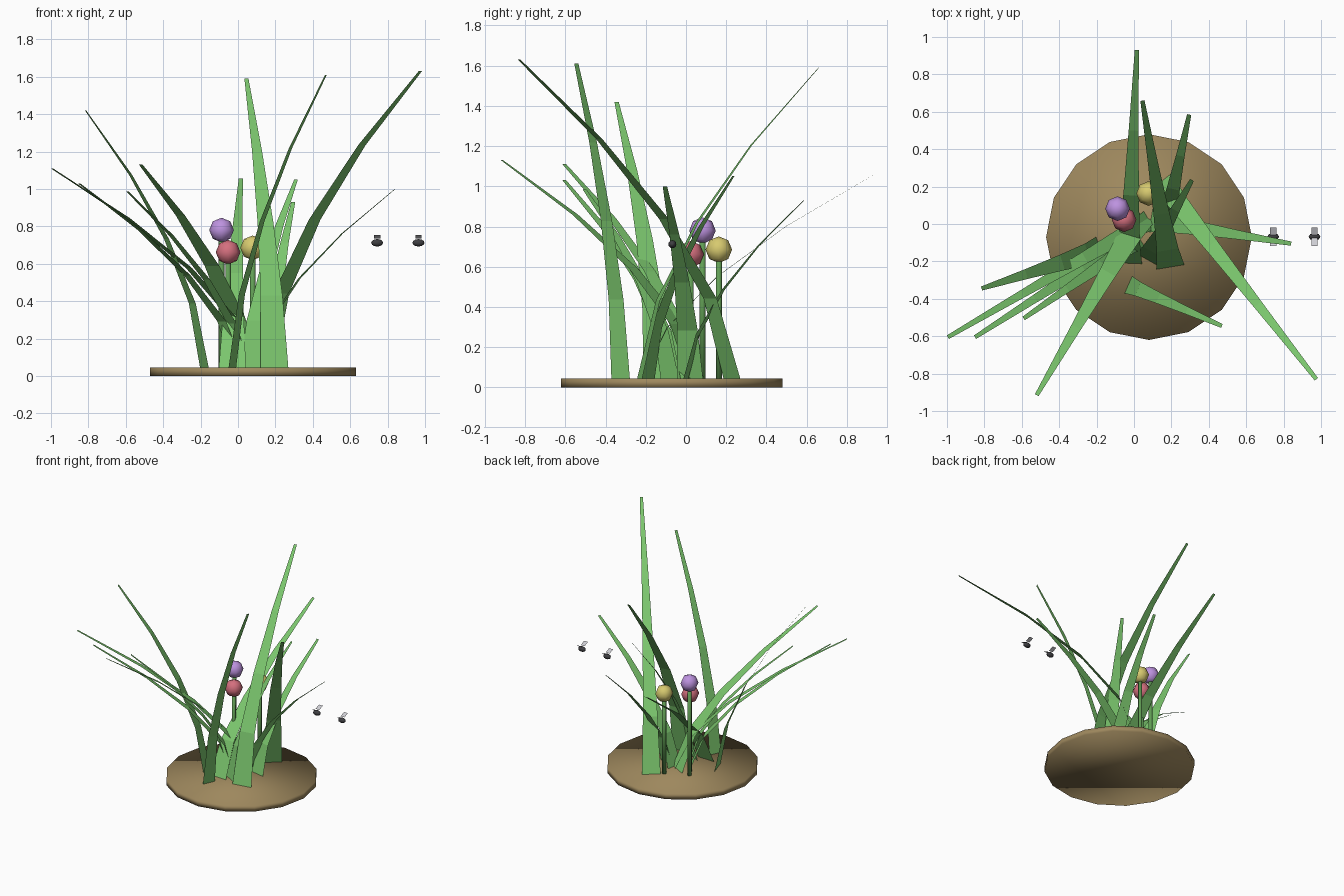
import bpy, bmesh
from mathutils import Vector

cube = bpy.data.objects.get("Cube")
if cube:
    bpy.data.objects.remove(cube, do_unlink=True)


def material(name, rgb):
    m = bpy.data.materials.new(name)
    m.diffuse_color = (*rgb, 1)
    m.use_nodes = True
    bsdf = next(n for n in m.node_tree.nodes if n.type == 'BSDF_PRINCIPLED')
    bsdf.inputs["Base Color"].default_value = (*rgb, 1)
    return m


SOIL = material("soil brown", (0.34, 0.245, 0.11))
GRASS = material("grass green", (0.20, 0.57, 0.155))
STEM = material("stem green", (0.12, 0.34, 0.09))
PURPLE = material("petal purple", (0.51, 0.29, 0.74))
PINK = material("petal pink", (0.66, 0.16, 0.21))
YELLOW = material("petal yellow", (0.68, 0.59, 0.16))
DARK = material("insect charcoal", (0.05, 0.05, 0.055))
WING = material("wing grey", (0.62, 0.62, 0.66))

GROUND = 0.045


def finish(obj, name, mat, smooth=False):
    obj.name = name
    obj.data.materials.append(mat)
    obj.data.polygons.foreach_set("use_smooth", [smooth] * len(obj.data.polygons))
    return obj


def cylinder(name, mat, centre, radius, z0, z1, sides):
    bpy.ops.mesh.primitive_cylinder_add(
        vertices=sides, radius=radius, depth=z1 - z0,
        location=(*centre, (z0 + z1) / 2))
    return finish(bpy.context.object, name, mat, True)


def ball(name, mat, centre, scale, rings):
    bpy.ops.mesh.primitive_uv_sphere_add(
        segments=8, ring_count=rings, radius=1, location=centre)
    obj = bpy.context.object
    obj.scale = scale
    return finish(obj, name, mat, True)


def strip(name, mat, rows):
    """Thin sheet through pairs of left and right points."""
    bm = bmesh.new()
    pairs = [[bm.verts.new(p) for p in row] for row in rows]
    for (a, b), (c, d) in zip(pairs, pairs[1:]):
        face = bm.faces.new((a, b, d, c))
        face.normal_update()
        if face.normal.z < 0:
            face.normal_flip()
    mesh = bpy.data.meshes.new(name)
    bm.to_mesh(mesh)
    bm.free()
    obj = bpy.data.objects.new(name, mesh)
    bpy.context.collection.objects.link(obj)
    return finish(obj, name, mat)


def blade(name, base, tip, width, tip_width=0.022, steps=4):
    """Leaf that rises evenly and leans out faster towards its tip."""
    start, end = Vector((*base, GROUND)), Vector(tip)
    lean = end - start
    side = Vector((-lean.y, lean.x, 0)).normalized()
    rows = []
    for i in range(steps + 1):
        t = i / steps
        p = start + Vector((lean.x * t ** 1.65, lean.y * t ** 1.65, lean.z * t))
        half = side * (width + (tip_width - width) * t) / 2
        rows.append((p - half, p + half))
    strip(name, GRASS, rows)


# Soil disc
cylinder("soil_disc", SOIL, (0.08, -0.07), 0.55, 0, GROUND, 16)

# Grass blades: base, tip, base width
blades = [
    ((-0.03, -0.21), (0.015, 0.93, 1.055), 0.145),
    ((0.195, -0.23), (0.045, 0.66, 1.59), 0.15),
    ((0.17, 0.0), (0.295, 0.585, 0.93), 0.12),
    ((0.07, -0.19), (0.31, 0.235, 1.05), 0.14),
    ((0.09, 0.02), (0.84, -0.105, 1.0), 0.13),
    ((0.147, 0.228), (0.975, -0.83, 1.63), 0.135),
    ((-0.03, -0.325), (0.47, -0.545, 1.61), 0.1),
    ((0.04, 0.05), (-0.52, -0.915, 1.13), 0.16),
    ((0.03, -0.08), (-0.59, -0.505, 0.985), 0.11),
    ((0.0, -0.06), (-0.85, -0.605, 1.03), 0.11),
    ((0.08, 0.02), (-0.995, -0.605, 1.11), 0.11),
    ((-0.18, -0.14), (-0.815, -0.345, 1.42), 0.15),
]
for i, spec in enumerate(blades, 1):
    blade(f"grass_blade_{i}", *spec)

# Ball flowers on stems
for name, mat, x, y, z in (("purple", PURPLE, -0.088, 0.082, 0.78),
                           ("pink", PINK, -0.053, 0.023, 0.662),
                           ("yellow", YELLOW, 0.078, 0.163, 0.685)):
    cylinder(f"{name}_stem", STEM, (x, y), 0.015, GROUND - 0.01, z, 8)
    ball(f"{name}_flower", mat, (x, y, z), (0.066, 0.066, 0.066), 4)

# Hovering insects, each with two raised wings
for i, x in enumerate((0.744, 0.965), 1):
    y, z = -0.068, 0.712
    ball(f"insect_{i}_body", DARK, (x, y, z), (0.032, 0.02, 0.02), 6)
    for side, s in (("front", -1), ("back", 1)):
        strip(f"insect_{i}_{side}_wing", WING,
              [[(x + w, y + s * dy, z + dz) for w in (-0.017, 0.017)]
               for dy, dz in ((0.008, 0.024), (0.05, 0.042))])
